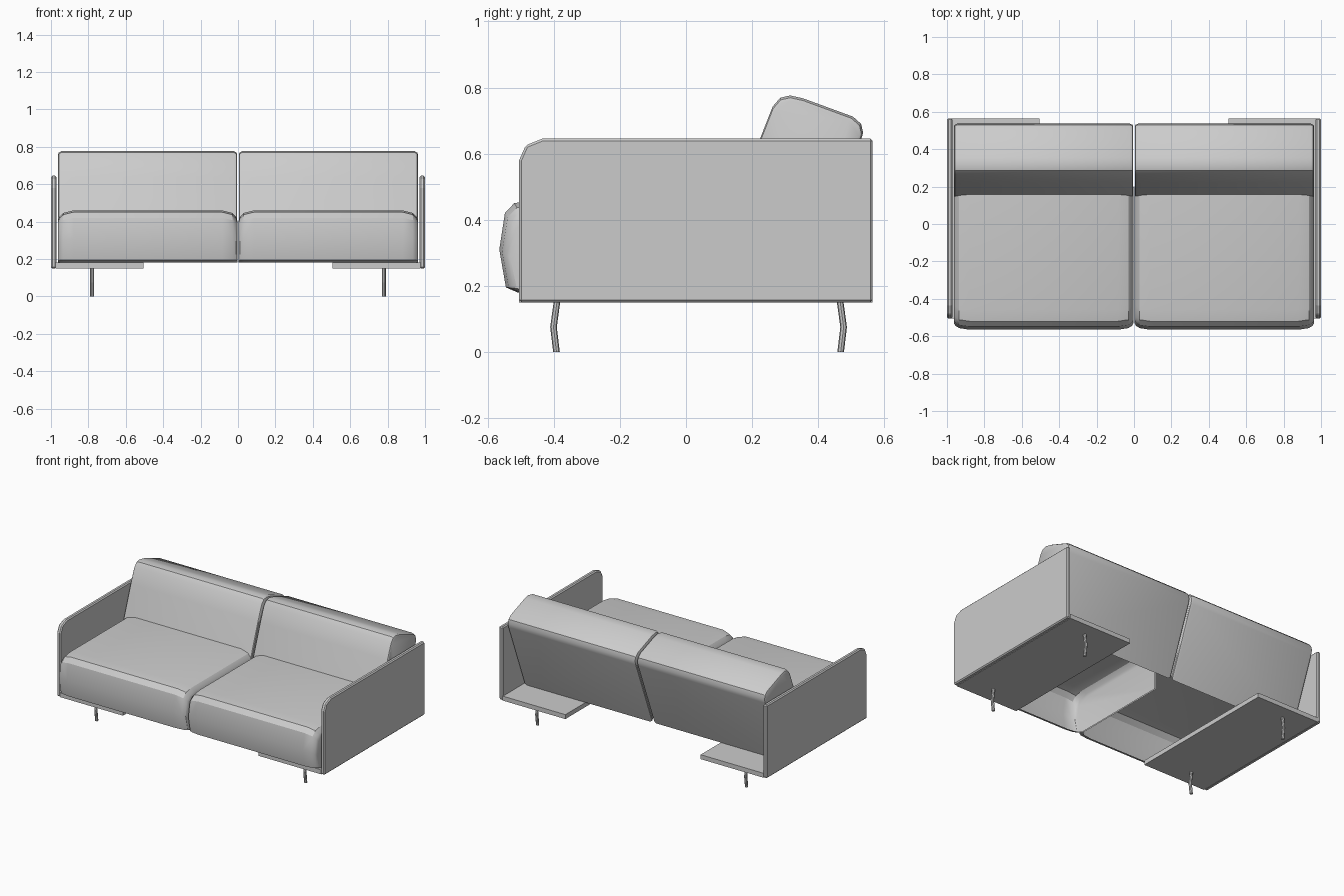
import bpy, bmesh, math

if "Cube" in bpy.data.objects:
    bpy.data.objects.remove(bpy.data.objects["Cube"])

fabric = bpy.data.materials.new("light_grey")
fabric.diffuse_color = (0.6, 0.6, 0.6, 1)
fabric.use_nodes = True
fabric.node_tree.nodes["Principled BSDF"].inputs["Base Color"].default_value = fabric.diffuse_color


def finish(name, bm, smooth=True, bevel=0.0):
    """Turn a bmesh into an object with the shared material."""
    bmesh.ops.recalc_face_normals(bm, faces=bm.faces)
    mesh = bpy.data.meshes.new(name)
    bm.to_mesh(mesh)
    bm.free()
    mesh.materials.append(fabric)
    ob = bpy.data.objects.new(name, mesh)
    bpy.context.collection.objects.link(ob)
    if bevel:
        mod = ob.modifiers.new("soft_edge", 'BEVEL')
        mod.width = bevel
        mod.segments = 1
    if smooth:
        bpy.ops.object.select_all(action='DESELECT')
        ob.select_set(True)
        bpy.context.view_layer.objects.active = ob
        bpy.ops.object.shade_smooth_by_angle(angle=math.radians(30))
    return ob


def loft(name, sections, cap_extra=(), closed=False, caps=True, **kw):
    """Skin (x, profile) sections; cap_extra closes the end outlines only."""
    bm = bmesh.new()
    rows = [[bm.verts.new((x, y, z)) for y, z in prof] for x, prof in sections]
    for a, b in zip(rows, rows[1:]):
        n = len(a)
        for i in range(n if closed else n - 1):
            j = (i + 1) % n
            bm.faces.new((a[i], a[j], b[j], b[i]))
    if caps:
        for row, (x, _) in ((rows[0], sections[0]), (rows[-1], sections[-1])):
            bm.faces.new(row + [bm.verts.new((x, y, z)) for y, z in cap_extra])
    return finish(name, bm, **kw)


SEAT = [(-.51, .18), (-.545, .195), (-.565, .31), (-.548, .42), (-.52, .45),
        (-.46, .46), (.2, .46)]
BACK = [(.14, .41), (.222, .64), (.262, .742), (.285, .769), (.315, .776),
        (.355, .767), (.505, .712), (.53, .69), (.536, .663), (.528, .635),
        (.35, .18)]
PANEL = [(-.505, .15), (-.505, .58), (-.485, .625), (-.435, .645),
         (.565, .645), (.565, .15)]


def seat_section(d):
    """Seat profile lowered and pulled back by d near the sides."""
    return [(y + (d * .6 if y < 0 else 0), z - d * (z - .18) / .28) for y, z in SEAT]


def back_section(d):
    """Back profile shrunk towards its middle near the sides."""
    return [(y + (.33 - y) * d, z + (.5 - z) * d) for y, z in BACK]


for side, s in (("right", 1), ("left", -1)):
    # seat cushion, hollow underneath
    cols = [(.004, .055), (.01, .035), (.03, .014), (.085, 0),
            (.88, 0), (.935, .014), (.955, .035), (.962, .055)]
    loft(side + "_seat_cushion", [(s * x, seat_section(d)) for x, d in cols],
         cap_extra=[(.2, .18)])

    # leaning back cushion
    cols = [(.005, .06), (.009, .025), (.022, 0), (.945, 0), (.958, .025), (.962, .06)]
    loft(side + "_back_cushion", [(s * x, back_section(d)) for x, d in cols])

    # upright arm panel
    loft(side + "_arm_panel", [(s * .971, PANEL), (s * 1.0, PANEL)],
         closed=True, smooth=False, bevel=.007)

    # base board under the cushions
    board = [(-.505, .15), (-.505, .18), (.565, .18), (.565, .15)]
    loft(side + "_base_board", [(s * .505, board), (s * .975, board)],
         closed=True, smooth=False)

    # bent legs, kinked outwards half way up
    for place, y, k in (("front", -.392, -1), ("rear", .468, 1)):
        bm = bmesh.new()
        rings = []
        for z, dy in ((0, 0), (.075, .009), (.155, -.002)):
            rings.append([bm.verts.new((s * .78 + .01 * math.cos(a), y + k * dy + .01 * math.sin(a), z))
                          for a in (i * math.tau / 8 for i in range(8))])
        for a, b in zip(rings, rings[1:]):
            for i in range(8):
                bm.faces.new((a[i], a[(i + 1) % 8], b[(i + 1) % 8], b[i]))
        bm.faces.new(rings[0])
        bm.faces.new(rings[-1])
        finish(f"{side}_{place}_leg", bm, smooth=False)
